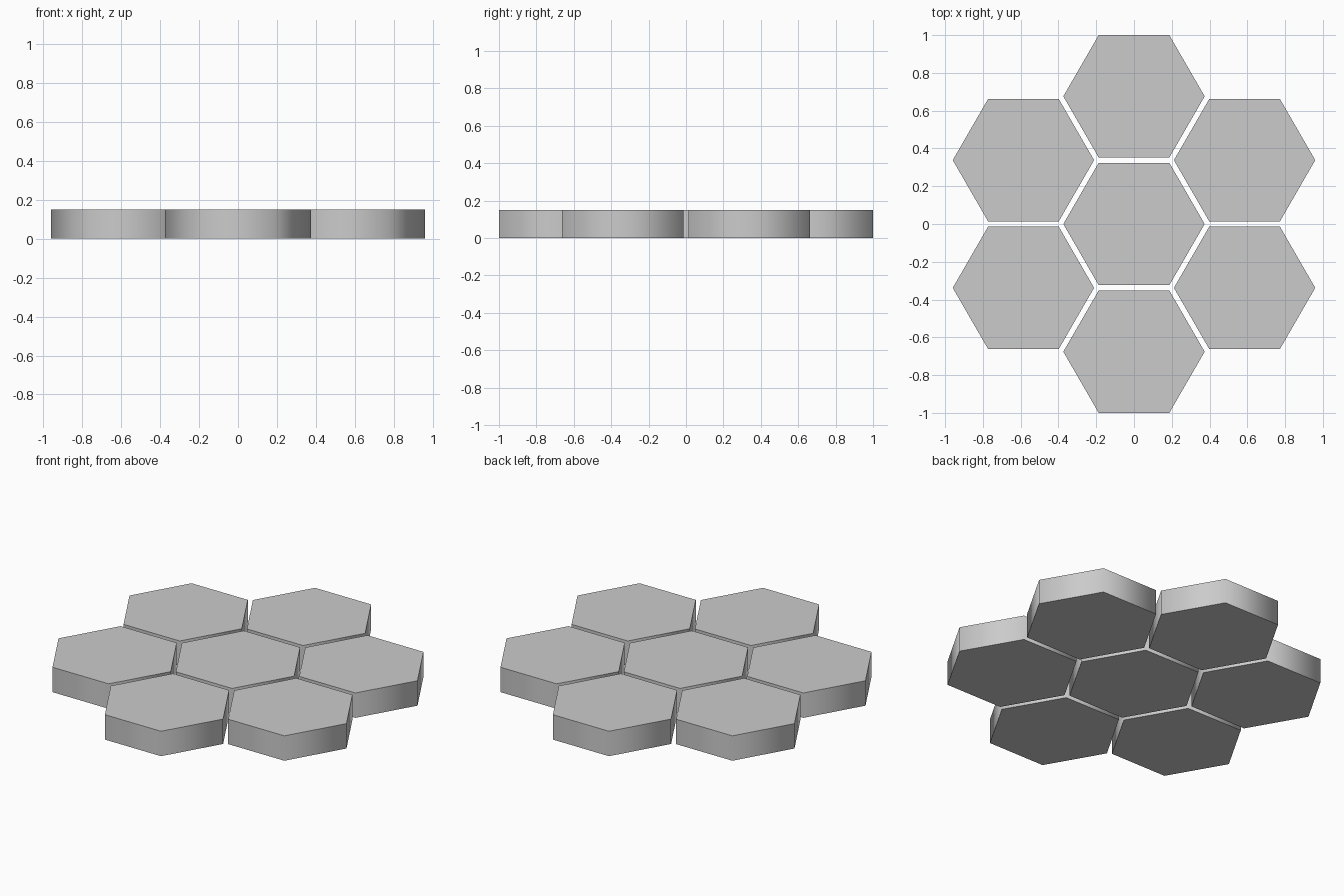
import bpy
from math import pi, cos, sin, radians

if "Cube" in bpy.data.objects:
    bpy.data.objects.remove(bpy.data.objects["Cube"])

APOTHEM = 0.324
SPACING = 0.676      # centre-to-centre distance, leaves a thin gap
HEIGHT = 0.15
RADIUS = APOTHEM / cos(pi / 6)


def hex_tile(name, x, y):
    # Six-sided prism with points on +x and -x
    bpy.ops.mesh.primitive_cylinder_add(
        vertices=6, radius=RADIUS, depth=HEIGHT,
        location=(x, y, HEIGHT / 2), rotation=(0, 0, pi / 6))
    tile = bpy.context.object
    tile.name = name
    # Sides blend softly, top and bottom rims stay sharp
    bpy.ops.object.transform_apply(location=False, rotation=True, scale=False)
    bpy.ops.object.shade_smooth_by_angle(angle=radians(75))
    return tile


# Centre tile
hex_tile("centre_tile", 0, 0)

# Ring of six tiles
for i in range(6):
    a = pi / 6 + i * pi / 3
    hex_tile(f"outer_tile_{i + 1}", SPACING * cos(a), SPACING * sin(a))
